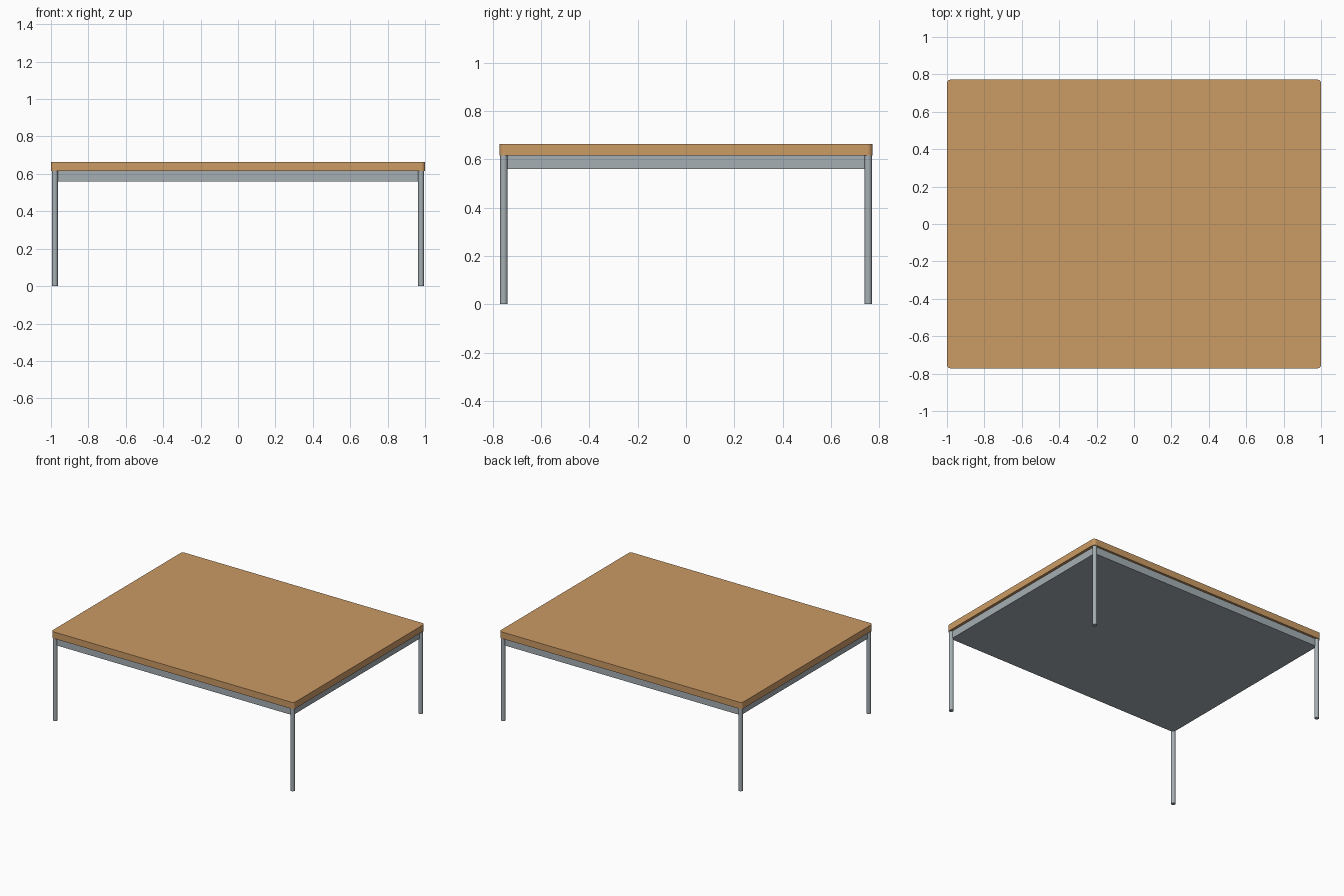
import bpy, bmesh

if "Cube" in bpy.data.objects:
    bpy.data.objects.remove(bpy.data.objects["Cube"])

def material(name, rgb):
    m = bpy.data.materials.new(name)
    m.diffuse_color = (*rgb, 1.0)
    m.use_nodes = True
    m.node_tree.nodes["Principled BSDF"].inputs["Base Color"].default_value = m.diffuse_color
    return m

wood = material("warm wood", (0.597, 0.328, 0.130))
metal = material("grey metal", (0.376, 0.428, 0.451))

def box(name, half_x, half_y, z0, z1, mat, corner=0.0):
    """Box centred on the origin in plan, with optional rounded vertical edges."""
    bm = bmesh.new()
    bmesh.ops.create_cube(bm, size=2)
    for v in bm.verts:
        v.co = (v.co.x * half_x, v.co.y * half_y, z1 if v.co.z > 0 else z0)
    if corner:
        upright = [e for e in bm.edges
                   if abs(e.verts[0].co.z - e.verts[1].co.z) > 1e-4]
        bmesh.ops.bevel(bm, geom=upright, offset=corner, segments=5,
                        profile=0.5, affect='EDGES')
    mesh = bpy.data.meshes.new(name)
    bm.to_mesh(mesh)
    bm.free()
    mesh.materials.append(mat)
    ob = bpy.data.objects.new(name, mesh)
    bpy.context.collection.objects.link(ob)
    return ob

# Wooden top with slightly rounded corners
box("table_top", 1.0, 0.772, 0.615, 0.664, wood, corner=0.02)

# Metal support slab under the top, running into the legs
box("under_frame", 0.98, 0.755, 0.56, 0.615, metal)

# Four thin round legs
for side, sx in (("left", -1), ("right", 1)):
    for end, sy in (("front", -1), ("back", 1)):
        bpy.ops.mesh.primitive_cylinder_add(
            vertices=24, radius=0.0155, depth=0.615,
            location=(sx * 0.979, sy * 0.754, 0.3075))
        leg = bpy.context.object
        leg.name = f"{end}_{side}_leg"
        leg.data.materials.append(metal)
        bpy.ops.object.shade_smooth_by_angle()
